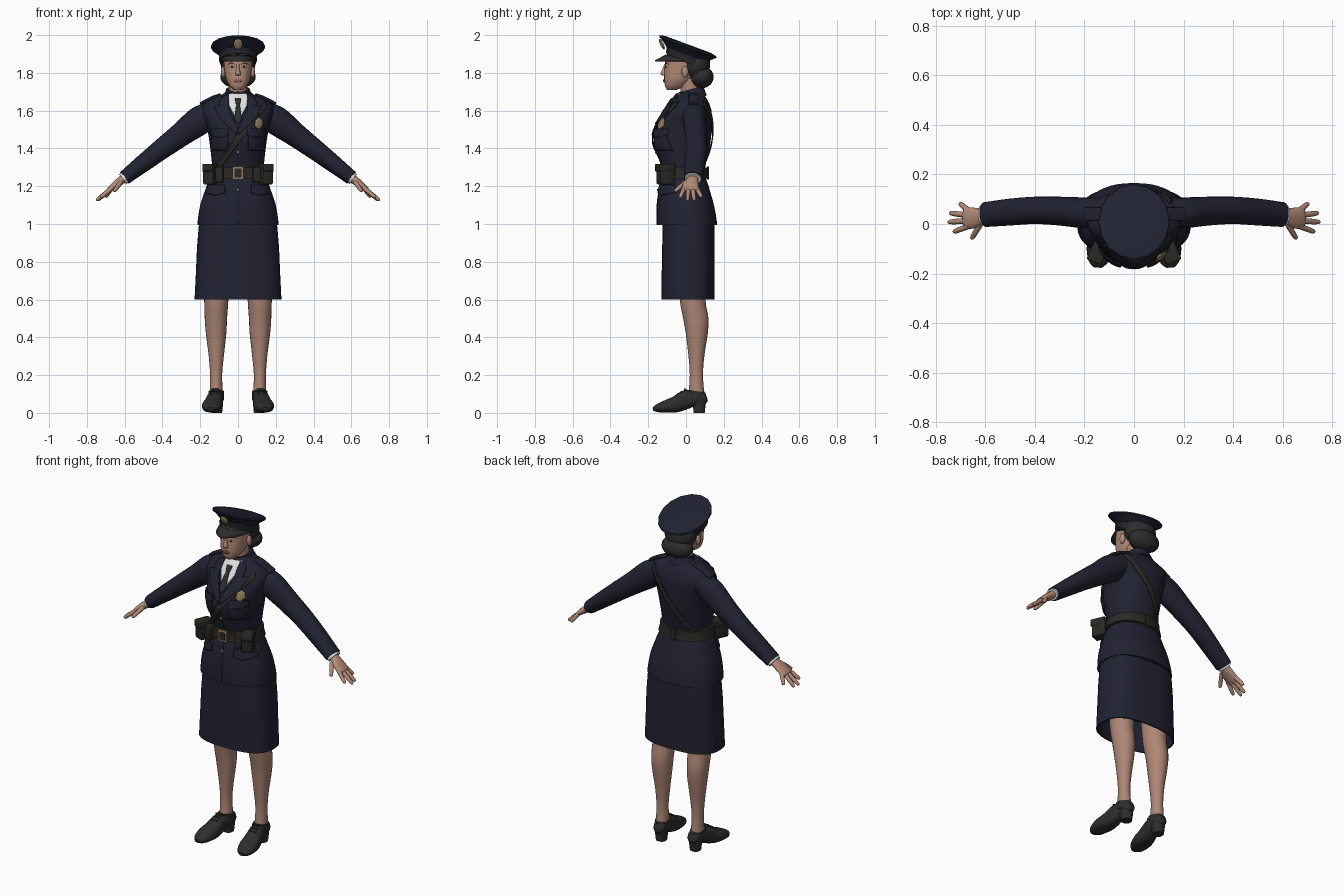
import bpy, bmesh, math
from mathutils import Vector, Matrix

if "Cube" in bpy.data.objects:
    bpy.data.objects.remove(bpy.data.objects["Cube"], do_unlink=True)

POWER = 2.3  # squareness of body cross-sections


def material(name, *rgb):
    m = bpy.data.materials.new(name)
    m.use_nodes = True
    m.diffuse_color = (*rgb, 1)
    m.node_tree.nodes["Principled BSDF"].inputs["Base Color"].default_value = (*rgb, 1)
    return m


navy = material("navy cloth", .015, .016, .031)
leather = material("dark leather", .023, .022, .018)
black = material("black", .026, .026, .026)
skin = material("skin", .46, .26, .19)
stocking = material("stocking", .42, .24, .18)
white = material("white cloth", .75, .75, .76)
gold = material("dull gold", .30, .21, .11)
lip = material("lip", .30, .12, .10)


def finish(name, mesh, mat, mirror=False):
    obj = bpy.data.objects.new(name, mesh)
    bpy.context.collection.objects.link(obj)
    mesh.materials.append(mat)
    if mirror:
        obj.modifiers.new("mirror", "MIRROR")
    return obj


def from_bmesh(name, bm, mat, mirror=False):
    mesh = bpy.data.meshes.new(name)
    bm.to_mesh(mesh)
    bm.free()
    return finish(name, mesh, mat, mirror)


def spline(rows, i, t):
    a, b, c, d = (rows[min(max(k, 0), len(rows) - 1)] for k in (i - 1, i, i + 1, i + 2))
    return [q + t / 2 * (r - p + t * (2 * p - 5 * q + 4 * r - s + t * (3 * (q - r) + s - p)))
            for p, q, r, s in zip(a, b, c, d)]


def loft(name, mat, rows, sides=24, flat=False, smooth=True, power=2, mirror=False, shear=0):
    """Skin rings given as (x, y, z, depth radius, width radius)."""
    if smooth:
        rows = [spline(rows, i, k / 4) for i in range(len(rows) - 1) for k in range(4)] + [rows[-1]]
    centres = [Vector(r[:3]) for r in rows]
    bm, rings = bmesh.new(), []
    for i, row in enumerate(rows):
        t = (centres[min(i + 1, len(rows) - 1)] - centres[max(i - 1, 0)]).normalized()
        if flat:
            t = Vector((0, 0, 1))
        ref = Vector((0, 0, 1)) if abs(t.y) > .8 else Vector((0, 1, 0))
        side = (ref - t * ref.dot(t)).normalized()
        across = side.cross(t)
        ring = []
        for k in range(sides):
            a = math.tau * k / sides
            c, s = (math.copysign(abs(v) ** (2 / power), v) for v in (math.cos(a), math.sin(a)))
            p = centres[i] + across * c * row[4] + side * s * row[3]
            p.z -= shear * (p.y - .01)
            ring.append(bm.verts.new(p))
        rings.append(ring)
    for lo, hi in zip(rings, rings[1:]):
        for k in range(sides):
            j = (k + 1) % sides
            bm.faces.new((lo[k], lo[j], hi[j], hi[k]))
    bm.faces.new(rings[0][::-1])
    bm.faces.new(rings[-1])
    bmesh.ops.recalc_face_normals(bm, faces=bm.faces)
    return from_bmesh(name, bm, mat, mirror)


def section(rows, z):
    """Half width, front y and back y of a body at height z."""
    i = max([k for k in range(len(rows) - 1) if rows[k][0] <= z] or [0])
    t = min(max((z - rows[i][0]) / (rows[i + 1][0] - rows[i][0]), 0), 1)
    return spline(rows, i, t)[1:]


def ring_at(rows, z, grow=0):
    w, f, b = section(rows, z)
    return (0, (f + b) / 2, z, (b - f) / 2 + grow, w + grow)


def body(name, mat, rows, steps):
    lo, hi = rows[0][0], rows[-1][0]
    return loft(name, mat, [ring_at(rows, lo + (hi - lo) * k / steps) for k in range(steps + 1)],
                sides=48, flat=True, smooth=False, power=POWER)


def patch(name, mat, outline, rows, lift=.004, mirror=False, back=False, thick=.006):
    """Flat x-z outline wrapped onto the front or back of a body."""
    bm = bmesh.new()
    bm.faces.new([bm.verts.new((x, 0, z)) for x, z in outline])
    for axis in (0, 2):
        values = [v.co[axis] for v in bm.verts]
        n = int((max(values) - min(values)) / .012)
        for k in range(1, n + 1):
            point, normal = Vector(), Vector()
            point[axis] = min(values) + k * .012
            normal[axis] = 1
            bmesh.ops.bisect_plane(bm, geom=bm.verts[:] + bm.edges[:] + bm.faces[:],
                                   plane_co=point, plane_no=normal)
    for v in bm.verts:
        w, f, b = section(rows, v.co.z)
        t = min(abs(v.co.x) / w, .97)
        depth = ((b - f) / 2 + lift) * (1 - t ** POWER) ** (1 / POWER)
        v.co.y = (f + b) / 2 + (depth if back else -depth)
    obj = from_bmesh(name, bm, mat, mirror)
    solid = obj.modifiers.new("thickness", "SOLIDIFY")
    solid.thickness, solid.offset = thick, 0
    return obj


def rect(x0, x1, z0, z1):
    return [(x0, z0), (x1, z0), (x1, z1), (x0, z1)]


def solid(name, mat, centre, size, rot=(0, 0, 0), ball=False, mirror=False):
    bm = bmesh.new()
    if ball:
        bmesh.ops.create_uvsphere(bm, u_segments=24, v_segments=14, radius=1)
    else:
        bmesh.ops.create_cube(bm, size=1)
        bmesh.ops.bevel(bm, geom=bm.edges[:], offset=.1, segments=2, affect="EDGES", profile=.5)
    turn = Matrix.Rotation(rot[2], 4, "Z") @ Matrix.Rotation(rot[0], 4, "X")
    bm.transform(Matrix.Translation(centre) @ turn @ Matrix.Diagonal((*size, 1)))
    return from_bmesh(name, bm, mat, mirror)


# Jacket: height, half width, front, back
TORSO = [(.995, .215, -.155, .165), (1.1, .2, -.153, .148), (1.2, .167, -.14, .12),
         (1.27, .138, -.125, .1), (1.34, .14, -.14, .11), (1.44, .152, -.17, .13),
         (1.52, .165, -.15, .137), (1.6, .188, -.105, .135), (1.645, .172, -.075, .12),
         (1.68, .1, -.052, .1), (1.7, .06, -.035, .085)]
body("jacket", navy, TORSO, 50)
loft("sleeve", navy, [(.13, .045, 1.59, .06, .06), (.2, .045, 1.55, .062, .076), (.3, .052, 1.475, .058, .064),
                      (.4, .055, 1.4, .055, .055), (.5, .048, 1.323, .054, .047), (.6, .038, 1.245, .05, .038)],
     mirror=True)
loft("epaulette", navy, [(.09, .04, 1.685, .026, .008), (.14, .04, 1.668, .026, .008), (.2, .04, 1.636, .026, .008)],
     mirror=True, power=4)
loft("jacket_collar", navy, [(0, .025, 1.655, .085, .1), (0, .03, 1.69, .068, .07), (0, .032, 1.71, .062, .062)],
     flat=True, shear=-.25)
patch("shirt_front", white, [(0, 1.54), (.06, 1.65), (.055, 1.69), (-.055, 1.69), (-.06, 1.65)], TORSO, .008)
loft("shirt_collar", white, [(0, .015, 1.66, .066, .062), (0, .018, 1.705, .058, .056)],
     flat=True, smooth=False, shear=-.25)
patch("tie", black, [(0, 1.53), (.02, 1.555), (.01, 1.63), (.017, 1.665), (-.017, 1.665), (-.01, 1.63),
                     (-.02, 1.555)], TORSO, .016)
patch("lapel", navy, [(.046, 1.69), (.085, 1.672), (.102, 1.635), (.09, 1.628), (.125, 1.62), (.1, 1.565),
                      (.006, 1.47), (0, 1.5), (.05, 1.61)], TORSO, .013, mirror=True)
patch("front_seam", black, rect(-.002, .002, 1, 1.47), TORSO, .001, thick=.003)
patch("chest_pocket", navy, rect(.055, .14, 1.39, 1.49), TORSO, .006, mirror=True)
patch("chest_flap", navy, [(.05, 1.505), (.052, 1.47), (.097, 1.455), (.143, 1.47), (.143, 1.505)], TORSO, .012,
      mirror=True)
patch("hip_flap", navy, [(.07, 1.205), (.07, 1.165), (.12, 1.15), (.175, 1.165), (.158, 1.205)], TORSO, .01,
      mirror=True)
patch("badge", gold, [(.11, 1.5), (.132, 1.52), (.128, 1.55), (.11, 1.565), (.092, 1.55), (.088, 1.52)], TORSO, .018)
for z in (1.46, 1.38, 1.18):
    solid("jacket_button", gold, (0, section(TORSO, z)[1] - .006, z), (.008, .005, .008), ball=True)
for x in (.097, -.097):
    solid("pocket_button", gold, (x, -.128, 1.465), (.007, .005, .007), ball=True)

# Belt, shoulder strap and pouches
loft("belt", leather, [ring_at(TORSO, z, g) for z, g in ((1.24, .002), (1.242, .012), (1.27, .013),
                                                         (1.298, .012), (1.3, .002))],
     sides=48, flat=True, smooth=False, power=POWER)
for name, back in (("strap_front", False), ("strap_back", True)):
    patch(name, leather, [(-.125, 1.29), (-.095, 1.29), (.015, 1.445), (.155, 1.625), (.14, 1.65), (-.01, 1.465)],
          TORSO, .008, back=back)
solid("buckle", gold, (0, -.143, 1.27), (.058, .012, .068))
solid("buckle_plate", leather, (0, -.148, 1.27), (.036, .008, .046))
solid("back_keeper", leather, (0, .116, 1.27), (.025, .01, .07))
solid("side_pouch", leather, (.143, -.108, 1.262), (.06, .085, .105), (0, 0, .4), mirror=True)
solid("side_pouch_flap", leather, (.145, -.112, 1.298), (.064, .09, .04), (0, 0, .4), mirror=True)
solid("front_pouch", leather, (.095, -.122, 1.262), (.04, .05, .085), (0, 0, .2), mirror=True)

# Skirt with a hollow hem
loft("skirt", navy, [(0, .012, .78, .13, .2), (0, .01, .6, .132, .222), (0, .01, .6, .14, .23),
                     (0, .011, .72, .14, .224), (0, .013, .88, .139, .217), (0, .013, 1.02, .136, .205)],
     sides=48, flat=True, smooth=False, power=2.6)

# Legs and shoes
loft("leg", stocking, [(.112, .03, .78, .075, .07), (.115, .035, .6, .068, .064), (.117, .052, .5, .067, .059),
                       (.116, .057, .42, .058, .054), (.115, .055, .3, .042, .04), (.116, .055, .2, .035, .032),
                       (.115, .055, .1, .042, .035)], flat=True, mirror=True)
loft("shoe", black, [(.112, .109, .085, .022, .02), (.112, .095, .082, .036, .033), (.114, .05, .08, .042, .038),
                     (.122, 0, .07, .05, .042), (.13, -.05, .047, .044, .049), (.138, -.1, .036, .034, .053),
                     (.144, -.15, .025, .022, .04), (.146, -.174, .02, .01, .018)], mirror=True, power=2.4)
loft("shoe_heel", black, [(.112, .07, 0, .029, .028), (.112, .07, .06, .036, .034)], flat=True, mirror=True,
     smooth=False, power=2.6)
loft("shoe_opening", black, [(.115, .055, .075, .05, .04), (.115, .053, .122, .05, .04)], flat=True, mirror=True,
     smooth=False, shear=.15)
for k in range(3):
    solid("lace", leather, (.12 + k * .003, -.005 - k * .018, .122 - k * .012), (.045, .01, .012), mirror=True)

# Hands
loft("shirt_cuff", white, [(.58, .038, 1.26, .044, .032), (.61, .037, 1.238, .044, .032)], mirror=True, smooth=False)
loft("palm", skin, [(.57, .037, 1.265, .03, .023), (.61, .035, 1.237, .03, .022), (.645, .025, 1.21, .042, .02),
                    (.68, .024, 1.183, .042, .014), (.687, .024, 1.178, .03, .008)], mirror=True)
FINGERS = {"index_finger": (-.009, .728, -.032, 1.14), "middle_finger": (.013, .75, .008, 1.125),
           "ring_finger": (.035, .743, .044, 1.126), "little_finger": (.055, .702, .083, 1.142),
           "thumb": (-.012, .655, -.06, 1.172)}
for name, (root, x, y, z) in FINGERS.items():
    start = Vector((.62, -.002, 1.222) if name == "thumb" else (.668, root, 1.19))
    end = Vector((x, y, z))
    rows = [(*start.lerp(end, t), r, r) for t, r in ((0, .012), (.4, .0115), (.75, .0105), (.95, .008), (1, .002))]
    loft(name, skin, rows, sides=12, mirror=True)

# Head: height, half width, front, back
HEAD = [(1.71, .022, -.1, -.05), (1.725, .042, -.11, -.01), (1.76, .061, -.115, .03), (1.8, .07, -.115, .06),
        (1.84, .075, -.112, .075), (1.88, .076, -.108, .08), (1.92, .068, -.095, .075)]
body("head", skin, HEAD, 24)
loft("neck", skin, [(0, .03, 1.64, .056, .056), (0, .022, 1.7, .05, .049), (0, .012, 1.77, .052, .05)], flat=True)
loft("nose", skin, [(0, -.11, 1.845, .006, .007), (0, -.113, 1.82, .012, .009), (0, -.115, 1.797, .02, .014),
                    (0, -.113, 1.785, .012, .014)], flat=True, sides=16)
solid("ear", skin, (.078, -.005, 1.805), (.012, .018, .03), ball=True, mirror=True)
patch("eye", white, [(.018, 1.83), (.03, 1.836), (.047, 1.83), (.03, 1.825)], HEAD, .001, True, thick=.002)
patch("iris", black, rect(.027, .036, 1.825, 1.836), HEAD, .002, True, thick=.002)
patch("eyebrow", black, [(.015, 1.845), (.035, 1.85), (.055, 1.845), (.035, 1.855)], HEAD, .002, True, thick=.003)
patch("mouth", lip, [(-.024, 1.757), (0, 1.748), (.024, 1.757), (.008, 1.766), (-.008, 1.766)], HEAD, .003)
solid("hair_cap", black, (0, .05, 1.845), (.092, .078, .085), ball=True)
solid("hair_roll", black, (0, .082, 1.778), (.094, .064, .06), ball=True)

# Peaked cap
TILT = .37
loft("cap_band", navy, [(0, .005, 1.85, .106, .095), (0, .005, 1.91, .11, .099)], 32, True, False, shear=TILT)
loft("cap_strap", leather, [(0, .005, 1.862, .111, .1), (0, .005, 1.877, .112, .101)], 32, True, False, shear=TILT)
loft("cap_crown", navy, [(0, .005, 1.895, .108, .098), (0, .008, 1.915, .126, .118), (0, .01, 1.935, .151, .144),
                         (0, .01, 1.944, .15, .142), (0, .01, 1.951, .12, .112)], 16, True, False, shear=TILT)
bm = bmesh.new()
pairs = []
for k in range(21):
    a = math.pi * (1.04 + .92 * k / 20)
    c, s = math.cos(a), math.sin(a)
    reach = s * s
    inner = bm.verts.new((.097 * c, .005 + .108 * s, 1.862 - TILT * .1 * s))
    outer = bm.verts.new((.1 * c, .005 + .108 * s - .062 * reach, 1.862 - .004 * s))
    pairs.append((inner, outer))
for (a, b), (c, d) in zip(pairs, pairs[1:]):
    bm.faces.new((a, b, d, c))
visor = from_bmesh("cap_visor", bm, black)
visor.modifiers.new("thickness", "SOLIDIFY").thickness = .006
solid("cap_badge", gold, (0, -.128, 1.952), (.024, .009, .031), (.45, 0, 0), ball=True)

for obj in bpy.context.scene.objects:
    obj.select_set(obj.type == "MESH")
    if obj.type == "MESH":
        bpy.context.view_layer.objects.active = obj
bpy.ops.object.shade_smooth_by_angle(angle=math.radians(40))
